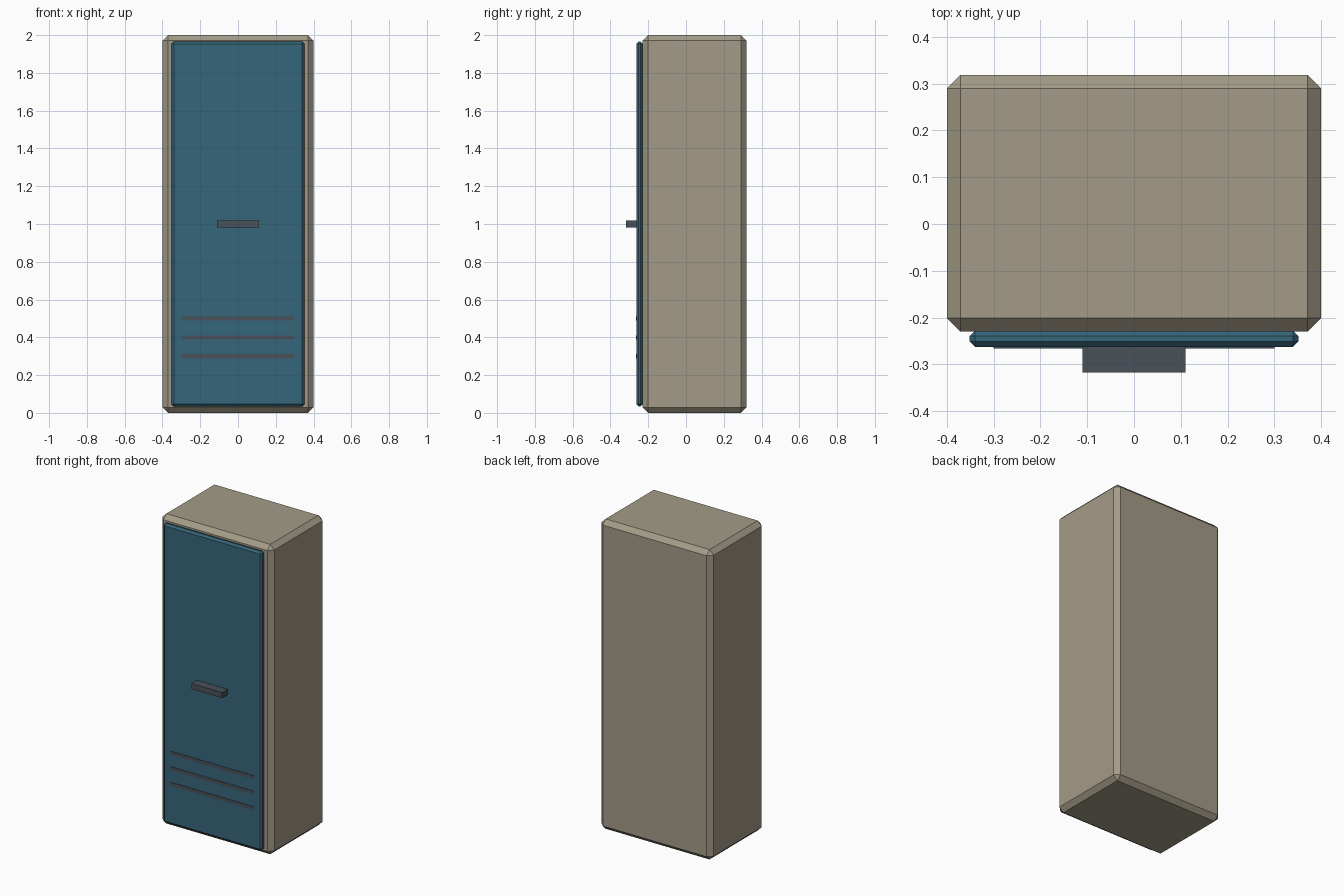
import bpy
import bmesh

if "Cube" in bpy.data.objects:
    bpy.data.objects.remove(bpy.data.objects["Cube"])


def material(name, rgb):
    m = bpy.data.materials.new(name)
    m.diffuse_color = (*rgb, 1.0)
    m.use_nodes = True
    m.node_tree.nodes["Principled BSDF"].inputs["Base Color"].default_value = m.diffuse_color
    return m


def box(name, lo, hi, mat, chamfer=0.0):
    """Flat-faced box between two corners, with optional chamfered edges."""
    me = bpy.data.meshes.new(name)
    bm = bmesh.new()
    bmesh.ops.create_cube(bm, size=1.0)
    for v in bm.verts:
        v.co = [l + (c + 0.5) * (h - l) for l, h, c in zip(lo, hi, v.co)]
    if chamfer:
        bmesh.ops.bevel(bm, geom=bm.edges[:], offset=chamfer, segments=1,
                        affect='EDGES')
    bm.to_mesh(me)
    bm.free()
    me.materials.append(mat)
    ob = bpy.data.objects.new(name, me)
    bpy.context.collection.objects.link(ob)
    return ob


beige = material("beige_paint", (0.37, 0.33, 0.245))
teal = material("teal_paint", (0.037, 0.133, 0.195))
dark = material("dark_metal", (0.065, 0.085, 0.1))

# Cabinet body
box("cabinet_body", (-0.4, -0.23, 0), (0.4, 0.319, 2), beige, 0.029)

# Door panel
box("door", (-0.352, -0.263, 0.035), (0.352, -0.228, 1.965), teal, 0.012)

# Pull handle
box("handle", (-0.11, -0.318, 0.982), (0.11, -0.258, 1.018), dark)

# Vent slats
for i in range(3):
    z = 0.3 + 0.1 * i
    box(f"vent_slat_{i + 1}", (-0.3, -0.266, z - 0.011),
        (0.3, -0.258, z + 0.011), dark)
